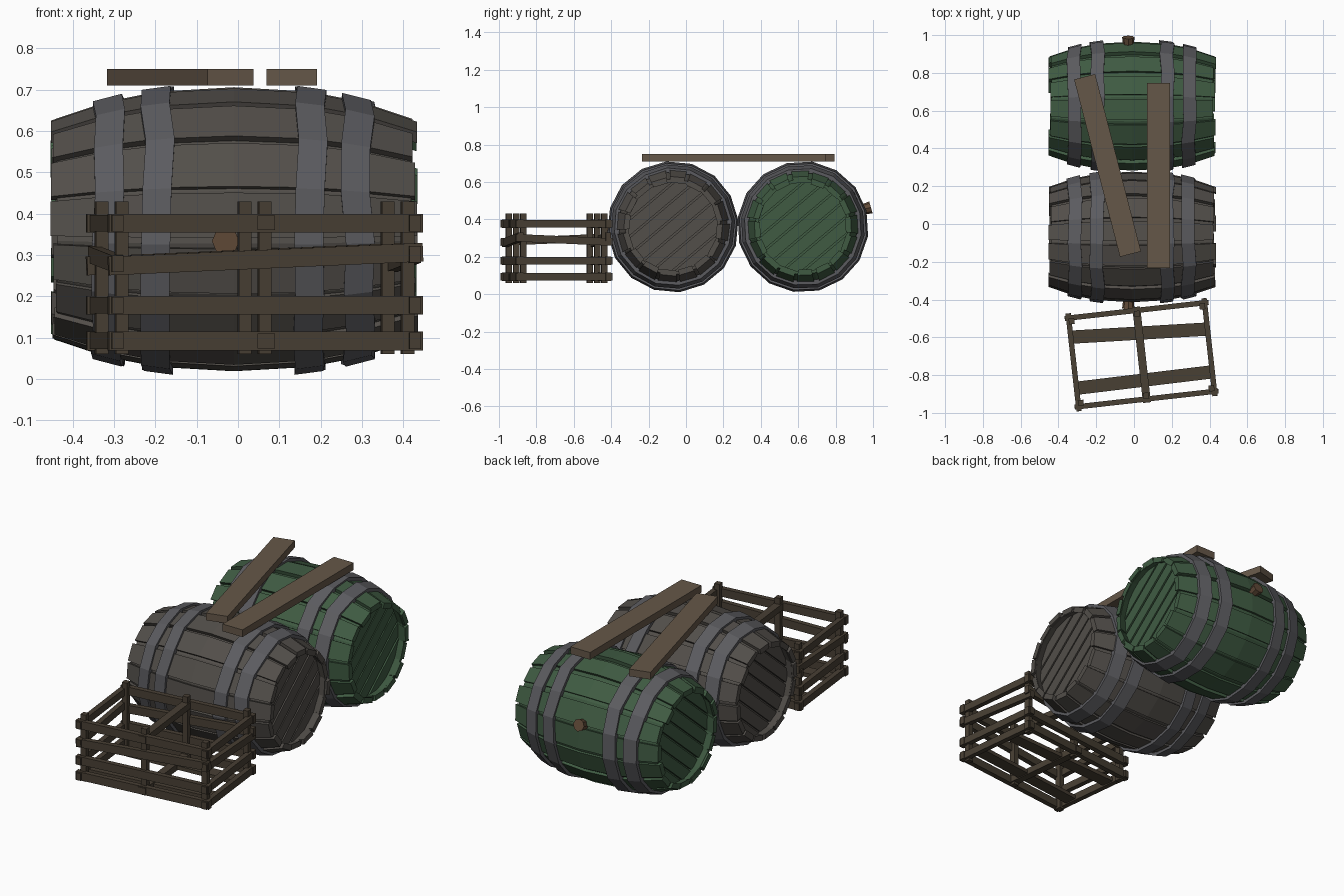
import bpy, random
from math import sin, cos, pi, radians, sqrt
from mathutils import Matrix, Vector

if "Cube" in bpy.data.objects:
    bpy.data.objects.remove(bpy.data.objects["Cube"])

random.seed(4)
SIDES = 16


def material(name, rgb):
    m = bpy.data.materials.new(name)
    m.diffuse_color = (*rgb, 1)
    m.use_nodes = True
    m.node_tree.nodes["Principled BSDF"].inputs["Base Color"].default_value = m.diffuse_color
    return m


GREY = material("weathered_wood", (0.085, 0.077, 0.068))
GREEN = material("green_wood", (0.05, 0.105, 0.055))
IRON = material("iron", (0.105, 0.105, 0.115))
PLANK = material("plank_wood", (0.13, 0.095, 0.065))
CRATE = material("crate_wood", (0.065, 0.05, 0.034))
BUNG = material("bung_wood", (0.12, 0.07, 0.04))


def mesh(name, verts, faces, mat, matrix=Matrix()):
    me = bpy.data.meshes.new(name)
    me.from_pydata([matrix @ Vector(v) for v in verts], [], faces)
    me.materials.append(mat)
    ob = bpy.data.objects.new(name, me)
    bpy.context.collection.objects.link(ob)
    return ob


def loft(rings, closed_path=False):
    """Join equal-sized rings of points; cap the ends unless the path closes."""
    n, k = len(rings[0]), len(rings)
    verts = [p for r in rings for p in r]
    faces = []
    for i in range(k if closed_path else k - 1):
        a, b = i * n, (i + 1) % k * n
        faces += [(a + j, a + (j + 1) % n, b + (j + 1) % n, b + j) for j in range(n)]
    if not closed_path:
        faces += [tuple(range(n))[::-1], tuple(range((k - 1) * n, k * n))]
    return verts, faces


def merge(parts):
    verts, faces = [], []
    for v, f in parts:
        o = len(verts)
        verts += v
        faces += [tuple(i + o for i in q) for q in f]
    return verts, faces


def box(size, loc, rot=Matrix()):
    x, y, z = (s / 2 for s in size)
    m = Matrix.Translation(loc) @ rot
    rings = [[m @ Vector((sx, a, b)) for a, b in ((-y, -z), (y, -z), (y, z), (-y, z))]
             for sx in (-x, x)]
    return loft(rings)


def radius(x):
    return 0.346 - 0.08 * (abs(x) / 0.44) ** 2.3


def polar(x, r, a):
    return (x, r * cos(a), r * sin(a))


def barrel(name, loc, wood, bung_angle, spin):
    m = Matrix.Translation(loc) @ Matrix.Rotation(spin, 4, 'X')
    step = 2 * pi / SIDES
    stations = (-1, -0.7, -0.42, 0, 0.42, 0.7, 1)

    # staves: slightly uneven in width, height and length
    parts = []
    for i in range(SIDES):
        a0 = i * step + random.uniform(0.015, 0.05)
        a1 = (i + 1) * step - random.uniform(0.015, 0.05)
        lift = random.uniform(-0.006, 0.002)
        lo, hi = 0.437 + random.uniform(-0.008, 0.008), 0.437 + random.uniform(-0.008, 0.008)
        rings = []
        for t in stations:
            x = t * (hi if t > 0 else lo)
            r = radius(x) + lift
            rings.append([polar(x, r - 0.03, a0), polar(x, r, a0),
                          polar(x, r, a1), polar(x, r - 0.03, a1)])
        parts.append(loft(rings))
    mesh(name + "_staves", *merge(parts), wood, m)

    # inner shell behind the stave gaps
    profile = [(t * 0.428, radius(t * 0.428) - 0.016) for t in stations]
    profile += [(x, r - 0.016) for x, r in reversed(profile)]
    rings = [[polar(x, r, i * step) for x, r in profile] for i in range(SIDES)]
    mesh(name + "_shell", *loft(rings, True), wood, m)

    # iron hoops
    parts = []
    for c in (-0.305, -0.185, 0.185, 0.3):
        rings = []
        for i in range(SIDES):
            x0 = c - 0.035 + random.uniform(-0.007, 0.007)
            x1 = x0 + 0.07
            r0, r1 = radius(x0) + 0.012, radius(x1) + 0.012
            rings.append([polar(x0, r0, i * step), polar(x1, r1, i * step),
                          polar(x1, r1 - 0.025, i * step), polar(x0, r0 - 0.025, i * step)])
        parts.append(loft(rings, True))
    mesh(name + "_hoops", *merge(parts), IRON, m)

    # recessed heads: backing disc with diagonal boards
    tilt = Matrix.Translation(loc) @ Matrix.Rotation(radians(40), 4, 'X')
    parts, R, n = [], 0.252, 7
    for s in (-1, 1):
        parts.append(loft([[polar(s * x, R, i * step) for i in range(SIDES)]
                           for x in (0.36, 0.372)]))
        w = 2 * R / n
        for i in range(n):
            b0 = -R + i * w + 0.005
            b1 = b0 + w - 0.01
            bm = (b0 + b1) / 2
            h0, hm, h1 = (sqrt(R * R - b * b) for b in (b0, bm, b1))
            outline = [(-h0, b0), (h0, b0), (hm, bm), (h1, b1), (-h1, b1), (-hm, bm)]
            front = 0.386 + random.uniform(-0.003, 0.003)
            parts.append(loft([[(s * x, y, z) for y, z in outline] for x in (0.365, front)]))
    mesh(name + "_heads", *merge(parts), wood, tilt)

    # bung
    mb = Matrix.Translation(loc) @ Matrix.Rotation(bung_angle, 4, 'X')
    rings = [[(-0.02 + r * cos(k * pi / 4), y, r * sin(k * pi / 4)) for k in range(8)]
             for y, r in ((0.32, 0.026), (0.378, 0.033))]
    mesh(name + "_bung", *loft(rings), BUNG, mb)


barrel("grey_barrel", (-0.01, -0.07, 0.36), GREY, radians(184), 0.1)
barrel("green_barrel", (-0.01, 0.625, 0.36), GREEN, radians(16), 0.25)

# loose planks lying across both barrels
mesh("straight_plank", *box((0.122, 0.98, 0.04), (0.13, 0.256, 0.73)), PLANK)
mesh("angled_plank", *box((0.115, 0.97, 0.04), (-0.14, 0.31, 0.73),
                          Matrix.Rotation(radians(14.5), 4, 'Z')), PLANK)

# slatted crate, turned slightly
crate = Matrix.Translation((0.04, -0.692, 0)) @ Matrix.Rotation(radians(6.4), 4, 'Z')
posts, slats, bars = [], [], []
for s in (-1, 1):
    for u in (-0.348, 0, 0.348):
        posts.append(box((0.03, 0.032, 0.37), (u, s * 0.218, 0.245)))
    for k, z in enumerate((0.092, 0.178, 0.29, 0.377)):
        bend = radians(-2.5) if k == 2 else 0
        slats.append(box((0.765, 0.028, 0.045), (0, s * 0.236, z),
                         Matrix.Rotation(bend, 4, 'Y')))
        slats.append(box((0.028, 0.52, 0.04), (s * 0.362, 0, z),
                         Matrix.Rotation(bend * s, 4, 'X')))
for z in (0.092, 0.378):
    bars.append(box((0.042, 0.51, 0.036), (0.0, 0, z)))
floor = [box((0.74, 0.07, 0.022), (0, v, 0.09), Matrix.Rotation(radians(a), 4, 'Z'))
         for v, a in ((0.115, -3), (-0.135, 0.5))]
mesh("crate_posts", *merge(posts), CRATE, crate)
mesh("crate_slats", *merge(slats), CRATE, crate)
mesh("crate_crossbars", *merge(bars), CRATE, crate)
mesh("crate_floor_boards", *merge(floor), CRATE, crate)

# make all normals point outward
import bmesh
for ob in bpy.context.collection.objects:
    bm = bmesh.new()
    bm.from_mesh(ob.data)
    bmesh.ops.recalc_face_normals(bm, faces=bm.faces)
    bm.to_mesh(ob.data)
    bm.free()
